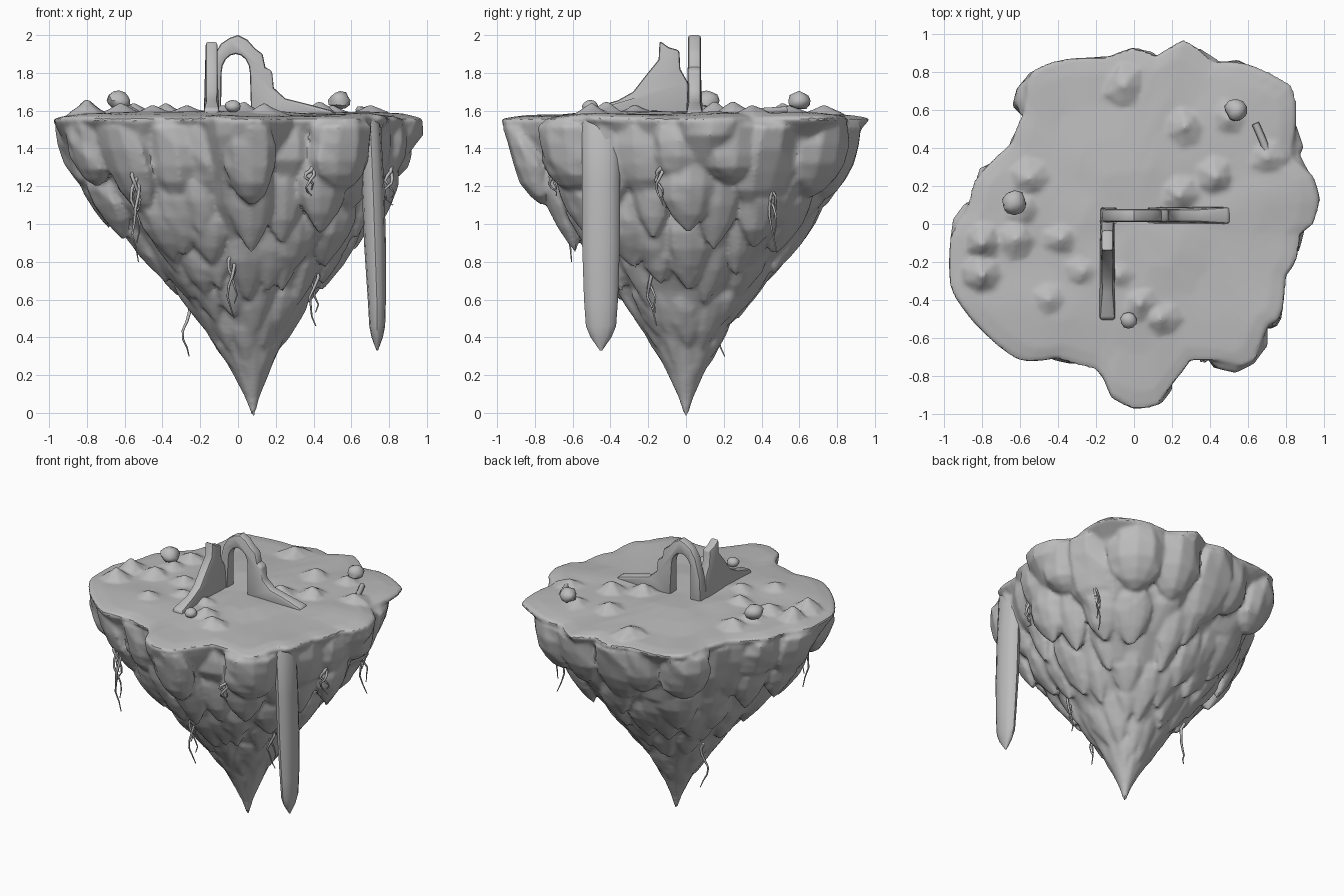
import bpy, bmesh, math, random
from mathutils import Vector, noise

if "Cube" in bpy.data.objects:
    bpy.data.objects.remove(bpy.data.objects["Cube"])

random.seed(4)
TAU = math.tau
stone = bpy.data.materials.new("grey stone")
stone.diffuse_color = (0.5, 0.5, 0.5, 1)
stone.use_nodes = True
stone.node_tree.nodes["Principled BSDF"].inputs["Base Color"].default_value = stone.diffuse_color

# Plan outline of the island, counter-clockwise
OUTLINE = [(.98, .13), (.95, .25), (.83, .36), (.86, .55), (.85, .72), (.6, .85), (.42, .86), (.27, .98),
           (.12, .89), (-.02, .94), (-.15, .88), (-.4, .87), (-.56, .8), (-.58, .6), (-.65, .42), (-.85, .22),
           (-.88, .08), (-.97, -.05), (-.97, -.35), (-.85, -.52), (-.6, -.73), (-.4, -.71), (-.18, -.77),
           (-.12, -.92), (0, -.98), (.12, -.97), (.2, -.85), (.3, -.72), (.45, -.72), (.62, -.76), (.7, -.55),
           (.78, -.5), (.8, -.28), (.86, -.2), (.88, -.05), (.95, 0)]
POLAR = sorted((math.atan2(y, x) % TAU, math.hypot(x, y)) for x, y in OUTLINE)
RING = [(POLAR[-1][0] - TAU, POLAR[-1][1])] + POLAR + [(POLAR[0][0] + TAU, POLAR[0][1])]
# Relative radius of the hanging rock by height
TAPER = [(0, 0), (.2, .115), (.4, .25), (.6, .43), (.8, .62), (1.0, .81), (1.15, .93), (1.3, .98), (1.55, 1)]


def interp(table, v):
    for (a, p), (b, q) in zip(table, table[1:]):
        if v <= b:
            return p + (q - p) * max(0, v - a) / max(b - a, 1e-6)
    return table[-1][1]


def envelope(th, z):
    f = min(1, max(0, (z - .6) / .6))
    return interp(TAPER, z) * (.87 + (interp(RING, th % TAU) - .87) * f)


def place(th, r, z):
    return Vector((r * math.cos(th) + .08 * (1 - min(z, 1.55) / 1.55), r * math.sin(th), z))


def loft(bm, rings):
    """Skin closed rings of points and cap both ends."""
    rows = [[bm.verts.new(p) for p in ring] for ring in rings]
    n = len(rows[0])
    for a, b in zip(rows, rows[1:]):
        for i in range(n):
            bm.faces.new((a[i], a[(i + 1) % n], b[(i + 1) % n], b[i]))
    bm.faces.new(rows[0][::-1])
    bm.faces.new(rows[-1])


def finish(name, bm, angle=40, mods=()):
    bmesh.ops.recalc_face_normals(bm, faces=bm.faces)
    me = bpy.data.meshes.new(name)
    bm.to_mesh(me)
    bm.free()
    ob = bpy.data.objects.new(name, me)
    bpy.context.collection.objects.link(ob)
    me.materials.append(stone)
    bpy.context.view_layer.objects.active = ob
    bpy.ops.object.select_all(action='DESELECT')
    ob.select_set(True)
    for kind, props in mods:
        m = ob.modifiers.new(kind, kind)
        for k, v in props.items():
            setattr(m, k, v)
        bpy.ops.object.modifier_apply(modifier=m.name)
    bpy.ops.object.shade_smooth_by_angle(angle=math.radians(angle))
    return ob


# Island core: tapered rock with a nearly flat top
bm = bmesh.new()
N = 96
rings = []
for z in [-.02, .08, .2, .35, .5, .65, .8, .95, 1.1, 1.22, 1.35, 1.47, 1.55]:
    row = []
    for i in range(N):
        th = TAU * i / N
        k = interp([(0, .95), (.3, .86), (1.25, .83), (1.47, .93), (1.55, 1)], z)
        k += .1 * noise.noise(Vector((3 * math.cos(th), 3 * math.sin(th), z * 3))) * (z < 1.5)
        row.append(place(th, max(.008, envelope(th, z) * k), z))
    rings.append(row)
for s, z in ((.985, 1.565), (.9, 1.578), (.7, 1.585), (.5, 1.59), (.3, 1.595), (.02, 1.595)):
    rings.append([place(TAU * i / N, envelope(TAU * i / N, 1.55) * s, z) for i in range(N)])
    for p in rings[-1]:
        p.z += .02 * noise.noise(p * 3.5)
loft(bm, rings)

# Tiers of hanging rock teeth: count, top, length, half width
RIM = [(0, .75), (.06, .93), (.3, 1), (.55, .97), (.75, .8), (.9, .5), (1, .12)]
TOOTH = [(0, .6), (.1, .85), (.35, 1), (.55, .92), (.75, .64), (.9, .3), (1, .04)]
for n, top, length, half in [(21, 1.54, .42, .17), (20, 1.33, .46, .14), (19, 1.14, .42, .125), (17, .97, .4, .105),
                             (14, .8, .36, .095), (11, .64, .34, .08), (7, .46, .28, .06)]:
    rim = top > 1.5
    for j in range(n):
        th = TAU * (j + random.uniform(-.3, .3)) / n
        z0 = top + (0 if rim else random.uniform(-.09, .09))
        z1 = z0 - length * random.uniform(.75, 1.2)
        w = half * random.uniform(.8, 1.25)
        d = w * (.72 if rim else .66)
        r1 = envelope(th, max(z1, .03)) - d * (.9 if rim else .25)
        r0 = envelope(th, z0) - d * .92
        if not rim:
            r0 = r1 + .5 * (r0 - r1)
        out, side = Vector((math.cos(th), math.sin(th), 0)), Vector((-math.sin(th), math.cos(th), 0))
        rings = []
        for t, s in (RIM if rim else TOOTH):
            z = z0 + (z1 - z0) * t
            c = place(th, r0 + (r1 - r0) * t, z)
            row = []
            for i in range(10):
                a = TAU * i / 10
                q = s * random.uniform(.88, 1.06)
                row.append(c + out * d * q * math.cos(a) + side * w * q * math.sin(a))
            rings.append(row)
        loft(bm, rings)

# Low mounds on the ground
for x, y, h in [(-.05, .73, .04), (.27, .51, .05), (.43, .25, .06), (.24, .15, .06), (-.55, .24, .05), (-.8, -.1, .07),
                (-.8, -.27, .07), (-.62, -.08, .05), (-.38, -.08, .05), (-.27, -.25, .04), (-.45, -.4, .04),
                (-.08, -.27, .04), (.03, -.42, .06), (.14, -.5, .05), (.7, .35, .04), (.5, .55, .04), (-.58, .08, .04)]:
    rings = []
    for s, z in ((1.5, 1.55), (1.2, 1.587), (.5, 1.59 + h * .6), (.12, 1.59 + h)):
        rings.append([(x + .085 * s * math.cos(TAU * i / 7) * random.uniform(.75, 1.2),
                       y + .085 * s * math.sin(TAU * i / 7) * random.uniform(.75, 1.2), z) for i in range(7)])
    loft(bm, rings)
finish("island_rock", bm, 35, [('REMESH', dict(mode='VOXEL', voxel_size=.014)),
                               ('SMOOTH', dict(factor=.5, iterations=2))])

# Waterfall: long flattened strand over the edge; z, centre x, half depth, half width
bm = bmesh.new()
loft(bm, [[(x + a * math.cos(TAU * i / 12), -.45 + b * math.sin(TAU * i / 12), z) for i in range(12)]
          for z, x, a, b in [(1.575, .69, .035, .09), (1.53, .7, .055, .1), (1.2, .715, .06, .1), (.9, .725, .058, .1),
                             (.6, .735, .048, .09), (.46, .737, .042, .08), (.4, .737, .03, .055), (.33, .737, .004, .006)]])
finish("waterfall", bm, 45)


def wall(name, outline, to3d, half, centre):
    """Extrude a side outline into a rough wall with a thicker foot."""
    bm = bmesh.new()
    loft(bm, [[to3d(u, centre + s * half * (1.3 if z < 1.63 else 1), z) for u, z in outline] for s in (-1, 1)])
    finish(name, bm, 40, [('BEVEL', dict(width=.014, segments=2, limit_method='ANGLE', angle_limit=.9))])


# Ruined arch, falling away to a low wall
opening = [(-.012 + .075 * math.cos(math.pi * k / 8), 1.8 + .1 * math.sin(math.pi * k / 8)) for k in range(9)]
arch = ([(-.18, 1.57), (-.165, 1.75), (-.13, 1.89), (-.09, 1.955), (-.045, 1.985), (0, 2.0), (.05, 1.975), (.09, 1.93),
         (.13, 1.9), (.145, 1.83), (.18, 1.81), (.19, 1.72), (.25, 1.665), (.35, 1.64), (.5, 1.6), (.51, 1.57),
         (.07, 1.57)] + opening + [(-.09, 1.57)])
wall("ruined_arch", arch, lambda u, v, z: (u, v, z), .034, .045)
# Broken side wall
side = [(.03, 1.57), (.01, 1.75), (-.03, 1.82), (-.035, 1.92), (-.09, 1.935), (-.14, 1.97), (-.145, 1.87), (-.21, 1.79),
        (-.28, 1.7), (-.36, 1.655), (-.5, 1.615), (-.51, 1.57)]
wall("ruined_side_wall", side, lambda u, v, z: (v, u, z), .032, -.14)

# Boulders
for k, (x, y, z, r) in enumerate([(-.63, .11, 1.655, .064), (.54, .6, 1.655, .06), (-.03, -.51, 1.625, .042)]):
    bm = bmesh.new()
    bmesh.ops.create_icosphere(bm, subdivisions=2, radius=r)
    for v in bm.verts:
        v.co *= 1 + .25 * noise.noise(v.co * 18 + Vector((k * 7, 0, 0)))
        v.co.z *= .8
        v.co += Vector((x, y, z))
    finish(f"boulder_{k + 1}", bm, 40)


def tube(name, pts, r, tip):
    cu = bpy.data.curves.new(name, 'CURVE')
    cu.dimensions, cu.bevel_depth, cu.bevel_resolution = '3D', r, 1
    sp = cu.splines.new('POLY')
    sp.points.add(len(pts) - 1)
    for k, (p, q) in enumerate(zip(sp.points, pts)):
        p.co = (*q, 1)
        p.radius = 1 + (tip - 1) * k / (len(pts) - 1)
    cu.use_fill_caps = True
    cu.materials.append(stone)
    bpy.context.collection.objects.link(bpy.data.objects.new(name, cu))


# Fallen column
tube("fallen_column", [(.64, .53, 1.605), (.675, .45, 1.6), (.71, .36, 1.595)], .02, 1)

# Hanging roots: start x, y, top, bottom, strands
for k, (x, y, z0, z1, n) in enumerate([(-.54, -.62, 1.3, .8, 4), (-.03, -.48, .9, .5, 3), (-.27, .18, .62, .3, 1),
                                       (.7, .46, 1.3, .85, 4), (.8, -.14, 1.3, 1.1, 2), (.4, -.18, .82, .46, 2),
                                       (.38, -.7, 1.3, 1.15, 2)]):
    for s in range(n):
        bot = z0 + (z1 - z0) * (1 - .2 * s)
        pts = []
        for i in range(8):
            t = i / 7
            wob = .02 * math.sin(7 * t + s * 2)
            pts.append((x + wob + random.uniform(-.008, .008), y + .018 * math.cos(6 * t + s) + random.uniform(-.008, .008),
                        z0 + (bot - z0) * t))
        tube(f"root_{k + 1}_{s + 1}", pts, .012, .25)
